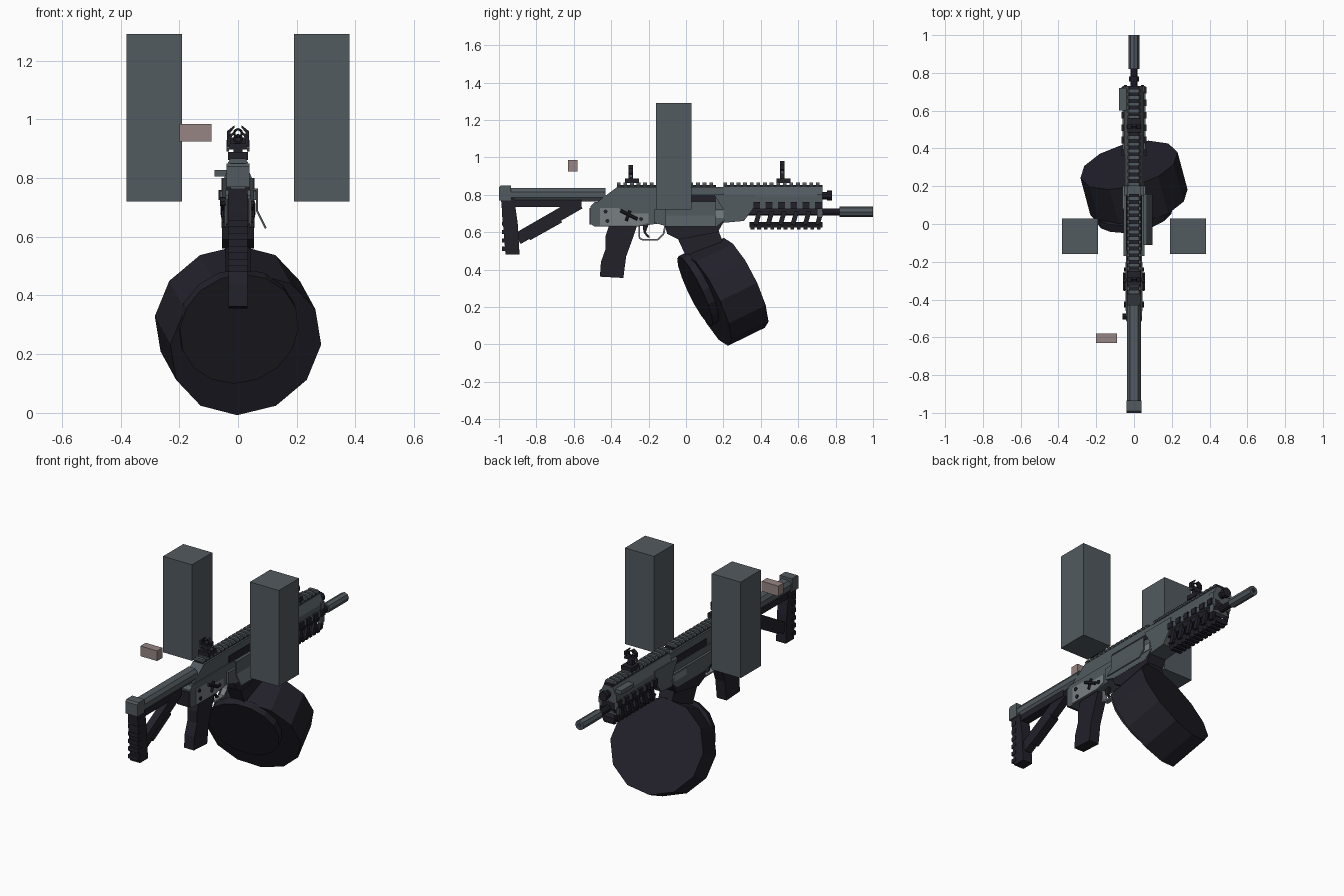
import bpy, math
from mathutils import Vector

cube = bpy.data.objects.get("Cube")
if cube:
    bpy.data.objects.remove(cube, do_unlink=True)


def material(name, rgb):
    m = bpy.data.materials.new(name)
    m.use_nodes = True
    m.diffuse_color = (*rgb, 1)
    bsdf = m.node_tree.nodes["Principled BSDF"]
    bsdf.inputs["Base Color"].default_value = (*rgb, 1)
    bsdf.inputs["Roughness"].default_value = 0.7
    return m


DARK = material("charcoal", (0.016, 0.015, 0.023))
STEEL = material("slate grey", (0.085, 0.103, 0.116))
LIGHT = material("pale steel", (0.19, 0.21, 0.225))
TAN = material("dusty rose", (0.30, 0.235, 0.225))


def extrude(name, pts, axis, a, b, mat):
    """Prism: (y, z) outline swept along x, or (x, z) outline swept along y."""
    n = len(pts)
    verts = [(s, p, q) if axis == "x" else (p, s, q) for s in (a, b) for p, q in pts]
    faces = [tuple(range(n)), tuple(range(n, 2 * n))]
    faces += [(i, (i + 1) % n, n + (i + 1) % n, n + i) for i in range(n)]
    mesh = bpy.data.meshes.new(name)
    mesh.from_pydata(verts, [], faces)
    obj = bpy.data.objects.new(name, mesh)
    bpy.context.collection.objects.link(obj)
    mesh.materials.append(mat)
    bpy.ops.object.select_all(action="DESELECT")
    obj.select_set(True)
    bpy.context.view_layer.objects.active = obj
    bpy.ops.object.mode_set(mode="EDIT")
    bpy.ops.mesh.select_all(action="SELECT")
    bpy.ops.mesh.normals_make_consistent(inside=False)
    bpy.ops.object.mode_set(mode="OBJECT")
    return obj


def side(name, pts, w, mat):
    return extrude(name, pts, "x", -w, w, mat)


def box(name, x, y, z, mat):
    return extrude(name, [(x[0], z[0]), (x[1], z[0]), (x[1], z[1]), (x[0], z[1])], "y", *y, mat)


def shell(name, half, y, mat):
    """Symmetric cross-section swept along the length, from its +x half."""
    return extrude(name, half + [(-x, z) for x, z in reversed(half)], "y", *y, mat)


def tube(name, p, q, r, mat, n=10):
    p, q = Vector(p), Vector(q)
    bpy.ops.mesh.primitive_cylinder_add(vertices=n, radius=r, depth=(q - p).length, location=(p + q) / 2)
    obj = bpy.context.object
    obj.rotation_euler = (q - p).to_track_quat("Z", "Y").to_euler()
    obj.name = name
    obj.data.materials.append(mat)
    return obj


def strut(name, p, q, width, w, mat):
    """Flat bar between two (y, z) points."""
    p, q = Vector(p), Vector(q)
    d = (q - p).normalized() * width / 2
    o = Vector((-d.y, d.x))
    return side(name, [p + o, q + o, q - o, p - o], w, mat)


# Floating blocks
for label, s in (("left", 1), ("right", -1)):
    box(label + "_tall_block", sorted((s * 0.19, s * 0.38)), (-0.16, 0.03), (0.72, 1.29), STEEL)
box("small_block", (-0.2, -0.09), (-0.63, -0.58), (0.925, 0.985), TAN)

# Drum: twelve-sided, tilted, with a raised front cover
tilt = math.radians(25.3)
axis = Vector((0, math.cos(tilt), math.sin(tilt)))
up = Vector((0, -math.sin(tilt), math.cos(tilt)))
centre = Vector((0, 0.213, 0.281))


def disc(name, c, r, depth, mat, n=12):
    bpy.ops.mesh.primitive_cylinder_add(vertices=n, radius=r, depth=depth, location=c)
    o = bpy.context.object
    o.rotation_euler = (tilt - math.pi / 2, 0, math.pi / n)
    o.name = name
    o.data.materials.append(mat)


disc("drum", centre, 0.266, 0.226, DARK)
disc("drum_cover", centre - axis * 0.125 + up * 0.075, 0.206, 0.045, DARK, 16)
disc("drum_back_plate", centre + axis * 0.112, 0.2, 0.008, DARK)
side("drum_neck", [(-0.06, 0.6), (0.0, 0.47), (0.2, 0.54), (0.15, 0.67), (-0.09, 0.67)], 0.045, DARK)
side("magazine_well", [(-0.12, 0.66), (-0.1, 0.59), (-0.04, 0.56), (0.17, 0.6), (0.21, 0.67)], 0.055, DARK)

# Stock
shell("stock_tube", [(0.022, 0.765), (0.036, 0.785), (0.036, 0.815), (0.022, 0.835)], (-0.99, -0.43), STEEL)
side("stock_under_bar", [(-0.97, 0.775), (-0.56, 0.775), (-0.56, 0.735), (-0.97, 0.735)], 0.026, DARK)
side("butt", [(-0.99, 0.79), (-0.92, 0.79), (-0.9, 0.65), (-0.89, 0.48), (-0.965, 0.48), (-0.975, 0.6)], 0.032, DARK)
side("butt_cap", [(-1.0, 0.77), (-0.935, 0.77), (-0.935, 0.85), (-0.99, 0.85), (-1.0, 0.84)], 0.04, STEEL)
strut("stock_brace", (-0.9, 0.565), (-0.57, 0.755), 0.065, 0.022, DARK)
strut("stock_brace_edge", (-0.84, 0.57), (-0.67, 0.665), 0.03, 0.026, DARK)
for i in range(6):
    z = 0.5 + i * 0.045
    box("butt_ridge", (-0.034, 0.034), (-0.985, -0.95), (z, z + 0.022), DARK)

# Receiver
side("upper_receiver", [(-0.47, 0.74), (-0.47, 0.765), (-0.37, 0.84), (0.2, 0.84), (0.2, 0.72)], 0.036, STEEL)
side("lower_receiver", [(-0.51, 0.645), (-0.51, 0.74), (-0.49, 0.76), (0.2, 0.76), (0.2, 0.65),
                        (-0.12, 0.65), (-0.26, 0.63), (-0.49, 0.63)], 0.042, STEEL)
side("rear_panel", [(-0.46, 0.635), (-0.46, 0.73), (-0.36, 0.73), (-0.33, 0.7), (-0.2, 0.7), (-0.2, 0.65),
                    (-0.26, 0.635)], 0.046, LIGHT)
box("rear_block", (-0.04, 0.04), (-0.515, -0.475), (0.64, 0.73), DARK)
box("ejection_cover", (-0.039, 0.039), (-0.14, 0.16), (0.735, 0.8), DARK)
side("front_panel", [(-0.17, 0.65), (-0.17, 0.72), (0.2, 0.72), (0.21, 0.67), (0.16, 0.63), (-0.1, 0.63)], 0.056, STEEL)
box("panel_latch", (-0.06, 0.06), (0.08, 0.2), (0.675, 0.715), LIGHT)
for y, z in ((-0.43, 0.71), (-0.42, 0.66), (-0.24, 0.67), (0.22, 0.74), (0.29, 0.75)):
    tube("receiver_pin", (-0.052, y, z), (0.052, y, z), 0.011, DARK, 8)
for s in (-1, 1):
    tube("selector_lever", (s * 0.05, -0.35, 0.715), (s * 0.05, -0.26, 0.67), 0.009, DARK, 6)
    tube("selector_stub", (s * 0.05, -0.32, 0.66), (s * 0.05, -0.3, 0.715), 0.008, DARK, 6)
tube("side_stud", (-0.035, -0.49, 0.72), (-0.062, -0.49, 0.72), 0.016, DARK, 8)
extrude("bent_side_lever", [(0.05, 0.765), (0.068, 0.765), (0.068, 0.69), (0.098, 0.63), (0.092, 0.627),
                            (0.061, 0.688), (0.061, 0.758), (0.05, 0.758)], "y", -0.11, 0.16, STEEL)

# Grip and trigger
side("grip", [(-0.41, 0.64), (-0.26, 0.64), (-0.28, 0.58), (-0.32, 0.47), (-0.335, 0.355), (-0.46, 0.362),
              (-0.455, 0.44), (-0.43, 0.51), (-0.43, 0.58)], 0.032, DARK)
guard = [(-0.25, 0.64), (-0.25, 0.57), (-0.235, 0.56), (-0.15, 0.56), (-0.12, 0.59), (-0.11, 0.64)]
for p, q in zip(guard, guard[1:]):
    strut("trigger_guard", p, q, 0.009, 0.015, LIGHT)
side("trigger", [(-0.23, 0.64), (-0.2, 0.64), (-0.215, 0.6), (-0.19, 0.57), (-0.205, 0.57), (-0.228, 0.6)], 0.008, DARK)

# Handguard: grey top cover, dark slotted sides, bottom rail
shell("handguard_cover", [(0.052, 0.75), (0.052, 0.79), (0.03, 0.84)], (0.2, 0.73), STEEL)
side("handguard_shoulder", [(0.15, 0.8), (0.37, 0.8), (0.37, 0.74), (0.31, 0.66), (0.2, 0.65), (0.2, 0.72)], 0.054, STEEL)
box("handguard_core", (-0.045, 0.045), (0.33, 0.73), (0.695, 0.76), DARK)
shell("bottom_rail", [(0.03, 0.625), (0.045, 0.655)], (0.34, 0.73), DARK)
for s in (-1, 1):
    box("side_rail", sorted((s * 0.04, s * 0.06)), (0.36, 0.73), (0.725, 0.755), STEEL)
    for i in range(6):
        y = 0.36 + i * 0.066
        extrude("slanted_rib", [(y, 0.64), (y + 0.026, 0.64), (y + 0.046, 0.71), (y + 0.02, 0.71)],
                "x", s * 0.036, s * 0.054, DARK)
        box("rail_tooth", sorted((s * 0.05, s * 0.067)), (y, y + 0.036), (0.725, 0.76), DARK)
for i in range(11):
    y = 0.345 + i * 0.0355
    box("bottom_tooth", (-0.034, 0.034), (y, y + 0.02), (0.615, 0.635), DARK)
box("handguard_front", (-0.056, 0.056), (0.7, 0.73), (0.68, 0.8), STEEL)
box("handguard_knob", (-0.08, -0.04), (0.6, 0.72), (0.805, 0.828), STEEL)

# Top rails with cross teeth
for y0, y1 in ((-0.37, 0.16), (0.2, 0.73)):
    box("top_rail", (-0.026, 0.026), (y0, y1), (0.83, 0.852), DARK)
    for i in range(15):
        y = y0 + i * (y1 - y0) / 15
        shell("top_tooth", [(0.03, 0.845), (0.034, 0.853), (0.026, 0.866)], (y, y + 0.02), STEEL)

# Barrel and gas tube
tube("barrel", (0, 0.3, 0.708), (0, 0.84, 0.708), 0.019, DARK)
tube("muzzle", (0, 0.82, 0.708), (0, 1.0, 0.708), 0.028, STEEL, 8)
tube("muzzle_bore", (0, 0.99, 0.708), (0, 1.0, 0.708), 0.016, DARK, 8)
tube("gas_tube", (0, 0.7, 0.795), (0, 0.755, 0.795), 0.02, DARK)
tube("gas_cap", (0, 0.755, 0.795), (0, 0.78, 0.795), 0.027, DARK)

# Sights: clamp, post, ring and curved ears
for y, top in ((-0.295, 0.96), (0.515, 0.98)):
    box("sight_clamp", (-0.034, 0.034), (y - 0.03, y + 0.045), (0.862, 0.888), DARK)
    box("sight_post", (-0.016, 0.016), (y - 0.012, y + 0.012), (0.885, top - 0.045), DARK)
    box("sight_bridge", (-0.03, 0.03), (y - 0.012, y + 0.012), (top - 0.062, top - 0.042), DARK)
    bpy.ops.mesh.primitive_torus_add(major_segments=12, minor_segments=6, major_radius=0.013, minor_radius=0.004,
                                     location=(0, y, top - 0.027), rotation=(math.pi / 2, 0, 0))
    bpy.context.object.name = "sight_ring"
    bpy.context.object.data.materials.append(DARK)
    for s in (-1, 1):
        ear = [(0.02, -0.06), (0.037, -0.045), (0.037, -0.02), (0.012, 0), (0.012, -0.008), (0.026, -0.025), (0.026, -0.045)]
        extrude("sight_ear", [(s * x, top + z) for x, z in ear], "y", y - 0.012, y + 0.012, DARK)
        tube("sight_screw", (s * 0.03, y, 0.9 + top - 0.96), (s * 0.04, y, 0.9 + top - 0.96), 0.01, STEEL, 8)
